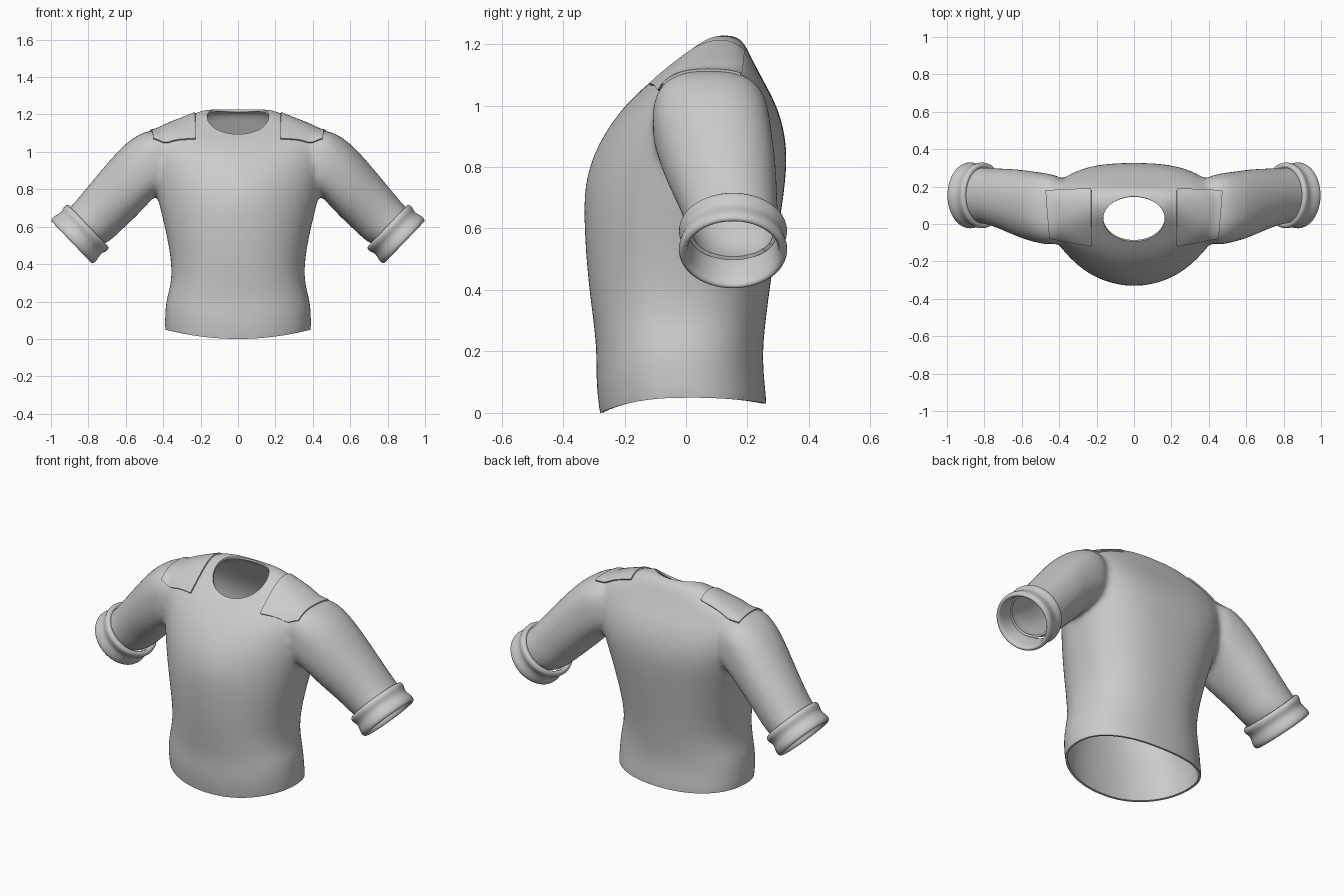
import bpy, bmesh, math
from mathutils import Vector

if "Cube" in bpy.data.objects:
    bpy.data.objects.remove(bpy.data.objects["Cube"])

SEG = 40


def ring(p, q, v, n=2.0, nq=None):
    """Superellipse with diameter p-q and half axis v; n, nq = squareness of the p and q halves."""
    c, u = (Vector(p) + Vector(q)) / 2, (Vector(p) - Vector(q)) / 2
    out = []
    for i in range(SEG):
        a = 2 * math.pi * i / SEG
        e = n if math.cos(a) > 0 else (nq or n)
        s, t = [math.copysign(abs(f(a)) ** (2 / e), f(a)) for f in (math.cos, math.sin)]
        out.append(c + u * s + Vector(v) * t)
    return out


def loft(bm, rings, closed=False):
    """Skin rings; cap the ends, or join last ring to first."""
    vs = [[bm.verts.new(p) for p in r] for r in rings]
    pairs = list(zip(vs, vs[1:])) + ([(vs[-1], vs[0])] if closed else [])
    for a, b in pairs:
        for i in range(SEG):
            j = (i + 1) % SEG
            bm.faces.new((a[i], a[j], b[j], b[i]))
    if not closed:
        bm.faces.new(vs[0])
        bm.faces.new(vs[-1])


def make(name, bm, recalc=True):
    if recalc:
        bmesh.ops.recalc_face_normals(bm, faces=bm.faces[:])
    me = bpy.data.meshes.new(name)
    bm.to_mesh(me)
    bm.free()
    ob = bpy.data.objects.new(name, me)
    bpy.context.collection.objects.link(ob)
    return ob


def modify(ob, kind, **props):
    m = ob.modifiers.new(kind.lower(), kind)
    for k, val in props.items():
        setattr(m, k, val)
    return m


def activate(ob):
    bpy.ops.object.select_all(action='DESELECT')
    ob.select_set(True)
    bpy.context.view_layer.objects.active = ob


def apply_all(ob):
    activate(ob)
    for m in list(ob.modifiers):
        bpy.ops.object.modifier_apply(modifier=m.name)


def smooth(ob, angle=40):
    activate(ob)
    bpy.ops.object.shade_smooth_by_angle(angle=math.radians(angle))


# Torso sections: front z, front y, back z, back y, half width, front and back squareness
torso = [
    (-.10, -.27, -.10, .262, .385, 2.2, 2.3), (0, -.281, 0, .265, .392, 2.2, 2.3),
    (.10, -.295, .10, .253, .392, 2.2, 2.3), (.20, -.29, .20, .25, .385, 2.2, 2.3),
    (.32, -.305, .32, .262, .352, 2.2, 2.3), (.45, -.322, .45, .28, .362, 2.1, 2.4),
    (.60, -.332, .60, .302, .392, 2.0, 2.5), (.74, -.335, .76, .327, .43, 1.8, 2.6),
    (.86, -.297, .88, .33, .46, 1.8, 2.8), (.97, -.227, .99, .302, .475, 2.0, 2.9),
    (1.05, -.15, 1.07, .258, .475, 2.4, 3), (1.105, -.08, 1.13, .226, .45, 3, 3),
    (1.15, -.025, 1.165, .208, .35, 3, 3), (1.195, .02, 1.20, .192, .25, 2.8, 2.8),
    (1.225, .065, 1.22, .175, .20, 2.4, 2.4), (1.232, .10, 1.228, .155, .14, 2.2, 2.2),
]
# Sleeve sections: top x, top z, bottom x, bottom z, centre y, half depth, squareness
sleeve = [
    (.36, 1.11, .34, .86, .075, .17, 2.8), (.47, 1.12, .43, .78, .077, .192, 2.8),
    (.54, 1.09, .47, .735, .087, .19, 2.5), (.61, 1.04, .52, .68, .098, .187, 2.3),
    (.70, .94, .58, .62, .118, .178, 2.1), (.80, .82, .64, .565, .138, .16, 2.1),
    (.87, .735, .69, .515, .15, .152, 2.1), (.91, .69, .74, .50, .153, .15, 2.1),
    (.95, .66, .77, .47, .153, .15, 2.1),
]
AX = Vector((.72, 0, -.69)).normalized()   # sleeve end axis
UP = Vector((.69, 0, .72)).normalized()
CUFF = Vector((.802, .153, .602))

# Shirt: torso and sleeves fused into one smooth body
bm = bmesh.new()
loft(bm, [ring((0, yf, zf), (0, yb, zb), (w, 0, 0), n, m) for zf, yf, zb, yb, w, n, m in torso])
for s in (1, -1):
    loft(bm, [ring((s * tx, y, tz), (s * bx, y, bz), (0, d, 0), n)
              for tx, tz, bx, bz, y, d, n in sleeve])
shirt = make("shirt", bm)
modify(shirt, 'SUBSURF', levels=2)
modify(shirt, 'REMESH', mode='VOXEL', voxel_size=.013)
modify(shirt, 'SMOOTH', factor=.5, iterations=24)
apply_all(shirt)

# Neck opening
NX, NY, NC = .165, .12, .027
bm = bmesh.new()
loft(bm, [[Vector((NX * math.cos(2 * math.pi * i / SEG), NC + NY * math.sin(2 * math.pi * i / SEG), z))
           for i in range(SEG)] for z in (1.0, 1.4)])
cutter = make("neck_cutter", bm)
cutter.hide_render = True
modify(shirt, 'BOOLEAN', object=cutter, operation='DIFFERENCE', solver='EXACT')
apply_all(shirt)
bpy.data.objects.remove(cutter)

# Open the neck, sleeve ends and hem, then curve the hem
bm = bmesh.new()
bm.from_mesh(shirt.data)
inside = [f for f in bm.faces if all(
    v.co.z > .98 and (v.co.x / NX) ** 2 + ((v.co.y - NC) / NY) ** 2 < 1.001 for v in f.verts)]
bmesh.ops.delete(bm, geom=inside, context='FACES')


def slice_off(test, co, no):
    faces = [f for f in bm.faces if test(f.calc_center_median())]
    geom = set(faces)
    for f in faces:
        geom.update(f.verts)
        geom.update(f.edges)
    bmesh.ops.bisect_plane(bm, geom=list(geom), plane_co=co, plane_no=no, clear_outer=True)


for s in (1, -1):
    flip = Vector((s, 1, 1))
    slice_off(lambda c: c.x * s > .6, (CUFF + AX * .03) * flip, AX * flip)
slice_off(lambda c: c.z < .1, (0, 0, 0), (0, 0, -1))
for v in bm.verts:
    if v.co.z < .3 and abs(v.co.x) < .45:
        lift = .05 * min(1, (v.co.x / .39) ** 2)
        if v.co.y > 0:
            lift = max(lift, .03 + .02 * (v.co.x / .39) ** 2)
        v.co.z += lift * (1 - v.co.z / .3)
bm.to_mesh(shirt.data)
bm.free()
modify(shirt, 'SOLIDIFY', thickness=.012, offset=-1)
apply_all(shirt)
smooth(shirt, 50)

# Rolled cuffs: closed profile of (distance along sleeve, radius)
profile = [(-.004, .134), (-.006, .152), (.004, .164), (.022, .165), (.040, .156),
           (.060, .154), (.085, .163), (.108, .166), (.122, .158), (.124, .147),
           (.112, .138), (.075, .134), (.035, .132)]
for s, side in ((1, "right"), (-1, "left")):
    flip = Vector((s, 1, 1))
    rings = []
    for t, r in profile:
        c = CUFF + AX * t
        rings.append(ring((c + UP * r) * flip, (c - UP * r) * flip, (0, r * 1.075, 0)))
    bm = bmesh.new()
    loft(bm, rings, closed=True)
    cuff = make("cuff_" + side, bm)
    modify(cuff, 'SUBSURF', levels=1)
    apply_all(cuff)
    smooth(cuff, 60)

# Shoulder patches draped over the shirt
corners = [(.225, -.12), (.455, -.075), (.475, .18), (.225, .19)]
for s, side in ((1, "right"), (-1, "left")):
    bm = bmesh.new()
    face = bm.faces.new([bm.verts.new((s * x, y, 1.5)) for x, y in corners[::s]])
    bmesh.ops.subdivide_edges(bm, edges=bm.edges[:], cuts=20, use_grid_fill=True)
    patch = make("shoulder_patch_" + side, bm, recalc=False)
    modify(patch, 'SHRINKWRAP', target=shirt, wrap_method='PROJECT', use_project_z=True,
           use_negative_direction=True, use_positive_direction=False)
    modify(patch, 'SMOOTH', factor=.5, iterations=3)
    modify(patch, 'SOLIDIFY', thickness=.014, offset=.2)
    apply_all(patch)
    smooth(patch, 40)
